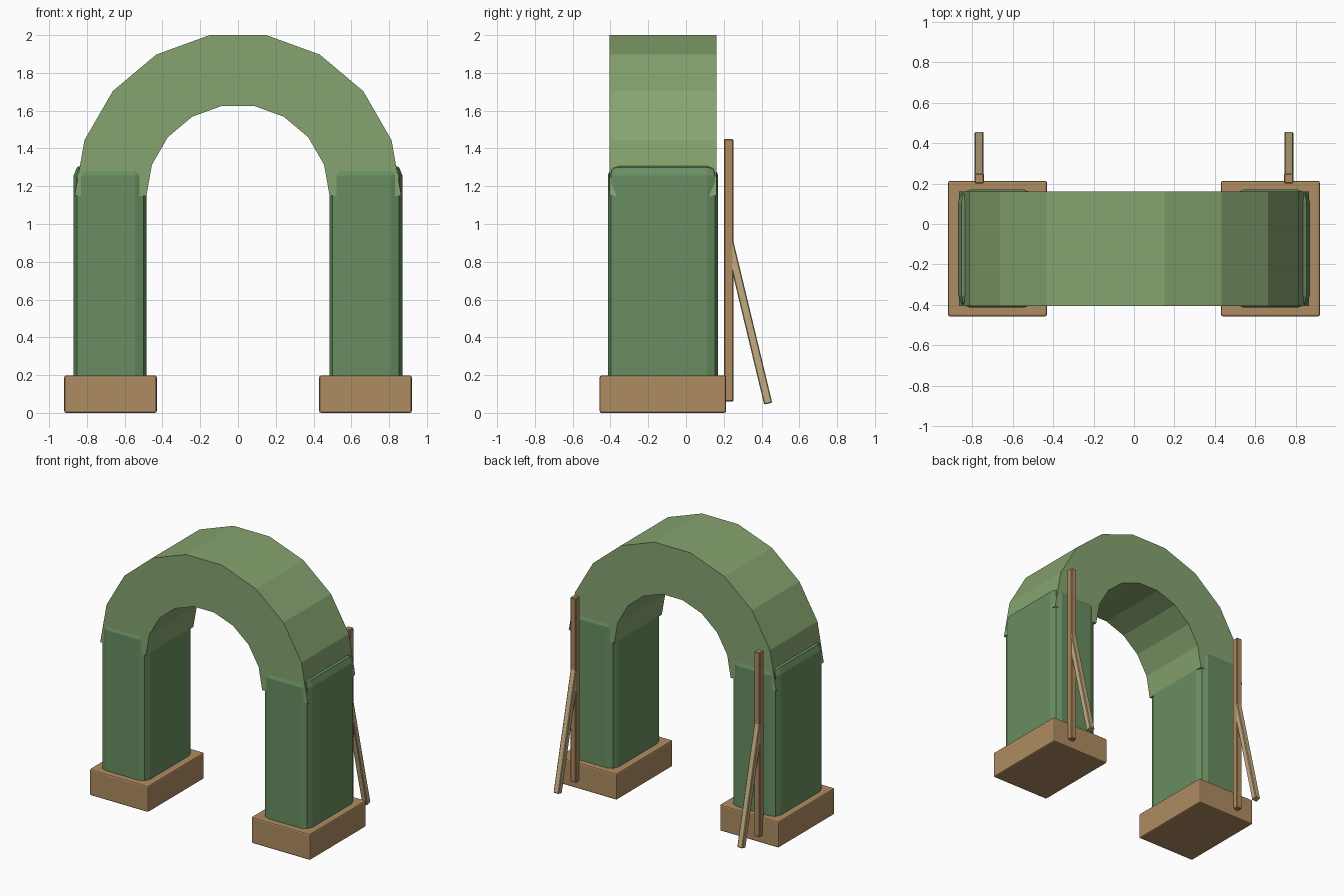
import bpy, bmesh, math
from mathutils import Vector, Matrix

if "Cube" in bpy.data.objects:
    bpy.data.objects.remove(bpy.data.objects["Cube"])

CY = -0.122  # depth centre of the arch body


def material(name, rgb):
    m = bpy.data.materials.new(name)
    m.diffuse_color = (*rgb, 1)
    m.use_nodes = True
    m.node_tree.nodes["Principled BSDF"].inputs["Base Color"].default_value = m.diffuse_color
    return m


wood = material("wood", (0.43, 0.26, 0.12))
pale_wood = material("pale_wood", (0.55, 0.41, 0.22))
dark_green = material("dark_green", (0.14, 0.27, 0.12))
light_green = material("light_green", (0.24, 0.37, 0.16))


def finish(bm, name, mat):
    bmesh.ops.recalc_face_normals(bm, faces=bm.faces)
    mesh = bpy.data.meshes.new(name)
    bm.to_mesh(mesh)
    bm.free()
    mesh.materials.append(mat)
    obj = bpy.data.objects.new(name, mesh)
    bpy.context.collection.objects.link(obj)
    return obj


def block(name, centre, size, bevel, segments, mat, tilt=0.0):
    bm = bmesh.new()
    bmesh.ops.create_cube(bm, size=1)
    bmesh.ops.scale(bm, vec=size, verts=bm.verts)
    bmesh.ops.bevel(bm, geom=bm.edges[:], offset=bevel, segments=segments,
                    profile=0.5, affect='EDGES')
    bm.transform(Matrix.Translation(centre) @ Matrix.Rotation(tilt, 4, 'X'))
    return finish(bm, name, mat)


# Half-round arch with nine flat segments
bm = bmesh.new()
steps = 9
rings = []
for i in range(steps + 1):
    a = math.pi * i / steps
    ring = [bm.verts.new((r * math.cos(a), y, 1.15 + r * math.sin(a)))
            for r, y in ((0.865, -0.405), (0.865, 0.161),
                         (0.485, 0.161), (0.485, -0.405))]
    rings.append(ring)
for p, q in zip(rings, rings[1:]):
    for k in range(4):
        n = (k + 1) % 4
        bm.faces.new((p[k], p[n], q[n], q[k]))
bm.faces.new(rings[0])
bm.faces.new(rings[-1])
finish(bm, "arch", light_green)

# Brace end points in the side plane
top, foot = Vector((0, 0.225, 0.925)), Vector((0, 0.435, 0.051))
run = top - foot
brace_tilt = math.atan2(-run.y, run.z)
mid = (top + foot) / 2

for side, s in (("left", -1), ("right", 1)):
    # Footing, padded column, rear post and slanted brace
    block(f"{side}_base", (s * 0.675, CY, 0.101), (0.49, 0.67, 0.198), 0.01, 2, wood)
    block(f"{side}_column", (s * 0.677, CY, 0.72), (0.386, 0.584, 1.20), 0.06, 2, dark_green)
    block(f"{side}_post", (s * 0.766, 0.226, 0.757), (0.046, 0.05, 1.39), 0.005, 1, wood)
    block(f"{side}_brace", (s * 0.766, mid.y, mid.z), (0.044, 0.044, run.length),
          0.005, 1, pale_wood, brace_tilt)

# Rest exactly on the ground
low = min(v.co.z for o in bpy.data.objects for v in o.data.vertices)
for o in bpy.data.objects:
    o.data.transform(Matrix.Translation((0, 0, -low)))
